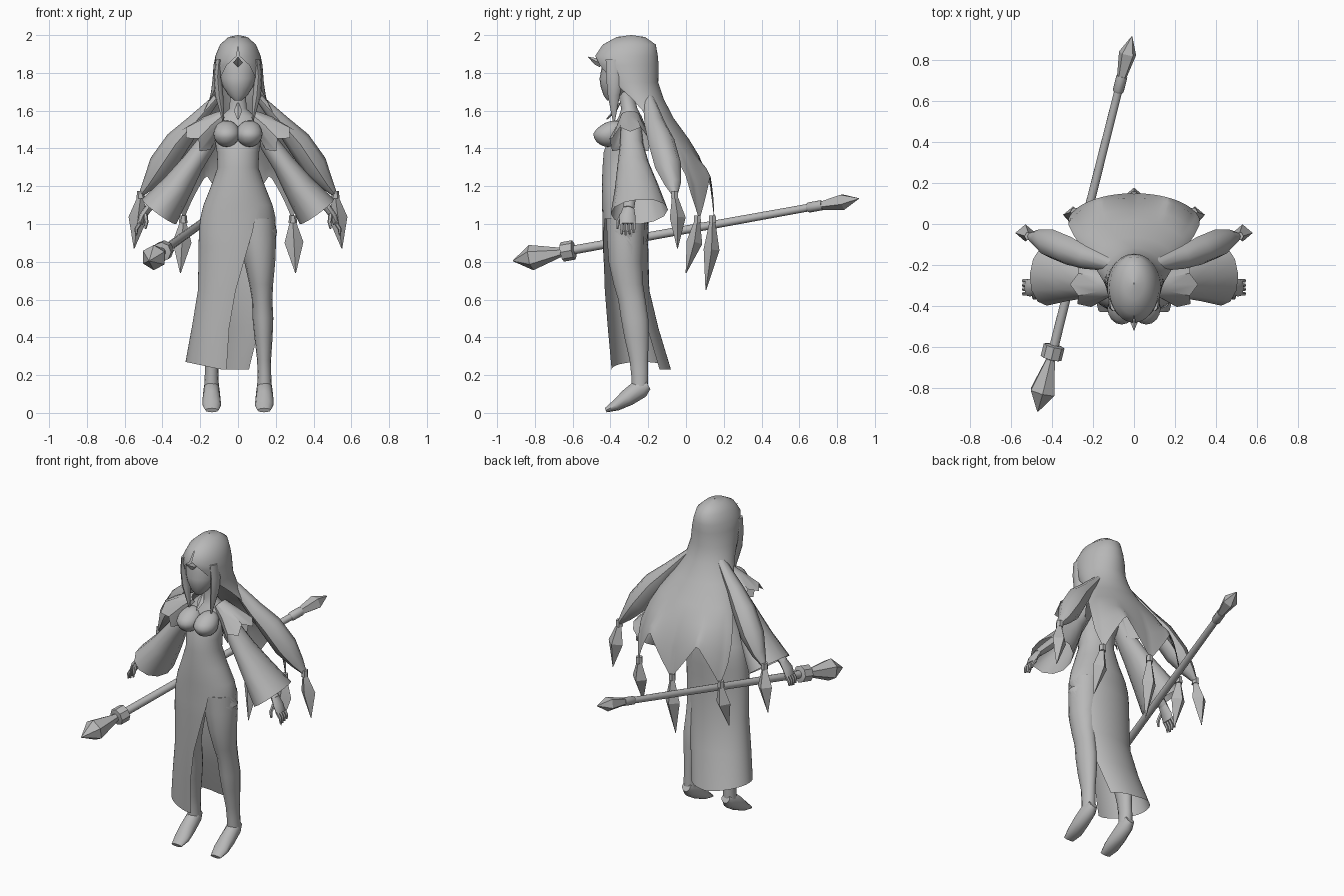
import bpy, bmesh, math
from mathutils import Vector

grey = bpy.data.materials.new("plain_grey")
grey.diffuse_color = (0.48, 0.48, 0.48, 1)


def finish(name, bm, mirror=False, angle=45):
    bmesh.ops.remove_doubles(bm, verts=bm.verts, dist=0.0005)
    bmesh.ops.recalc_face_normals(bm, faces=bm.faces)
    me = bpy.data.meshes.new(name)
    bm.to_mesh(me)
    bm.free()
    me.materials.append(grey)
    me.shade_smooth()
    me.set_sharp_from_angle(angle=math.radians(angle))
    ob = bpy.data.objects.new(name, me)
    bpy.context.collection.objects.link(ob)
    if mirror:
        ob.modifiers.new("mirror", 'MIRROR')
    return ob


def bridge(bm, rings, closed):
    n = len(rings[0])
    for r, s in zip(rings, rings[1:]):
        for i in range(n if closed else n - 1):
            j = (i + 1) % n
            bm.faces.new((r[i], r[j], s[j], s[i]))


def loft(name, rows, n=14, ref=(0, 1, 0), flat=False, mirror=True, caps=True, jag=0, angle=45):
    """Tube through rows (x, y, z, a, b); b is the radius along ref."""
    bm = bmesh.new()
    pts = [Vector(r[:3]) for r in rows]
    rings = []
    for k, r in enumerate(rows):
        t = (pts[min(k + 1, len(pts) - 1)] - pts[max(k - 1, 0)]).normalized()
        if flat:
            t = Vector((0, 0, 1))
        u = Vector(ref)
        u = (u - t * u.dot(t)).normalized()
        v = t.cross(u)
        ring = []
        for i in range(n):
            w = 2 * math.pi * i / n
            p = pts[k] + v * r[3] * math.cos(w) + u * r[4] * math.sin(w)
            if jag and k == len(rows) - 1 and i % 2:
                p -= t * jag
            ring.append(bm.verts.new(p))
        rings.append(ring)
    bridge(bm, rings, True)
    if caps:
        bm.faces.new(rings[0])
        bm.faces.new(rings[-1])
    return finish(name, bm, mirror, angle)


def shell(name, rows, cols):
    """Open sheet; rows (z, cx, cy, rx, ry, start, end), angles run from the front via -x."""
    bm = bmesh.new()
    rings = []
    for z, cx, cy, rx, ry, a0, a1 in rows:
        ring = []
        for i in range(cols + 1):
            d = a0 + (a1 - a0) * i / cols
            w = math.radians(d)
            h = z(d) if callable(z) else z
            ring.append(bm.verts.new((cx - rx * math.sin(w), cy - ry * math.cos(w), h)))
        rings.append(ring)
    bridge(bm, rings, False)
    return finish(name, bm)


# torso and long dress in one sheet, the skirt slit open on one side
body = [(1.7, -.32, .04, .04), (1.61, -.30, .046, .043), (1.57, -.295, .09, .06), (1.52, -.30, .125, .085),
        (1.46, -.315, .125, .095), (1.38, -.34, .112, .096), (1.3, -.343, .108, .099), (1.2, -.337, .143, .109),
        (1.1, -.325, .183, .12), (1.03, -.32, .2, .122)]
shell("dress", [(z, 0, cy, rx, ry, -27, 333) for z, cy, rx, ry in body] +
      [(.96, 0, -.32, .207, .122, -22, 296), (.88, -.003, -.32, .206, .12, -16, 264),
       (.65, -.012, -.312, .2, .118, 0, 240), (.45, -.05, -.28, .195, .134, -1, 236),
       (lambda d: .23 + .04 * math.sin(math.radians(max(0, min(d, 180)))),
        -.09, -.237, .188, .157, -9, 232)], 36)

# face and collar
loft("face", [(0, -.40, 1.655, .02, .018), (0, -.388, 1.68, .05, .048), (0, -.37, 1.73, .082, .083),
              (0, -.358, 1.77, .096, .1), (0, -.352, 1.82, .1, .096), (0, -.345, 1.88, .1, .1),
              (0, -.33, 1.95, .06, .06)], n=20, flat=True, mirror=False)
loft("collar_clasp", [(0, -.35, 1.64, .004, .004), (0, -.375, 1.6, .022, .008), (0, -.42, 1.555, .004, .004)],
     n=4, mirror=False)

# bust
bm = bmesh.new()
bmesh.ops.create_uvsphere(bm, u_segments=16, v_segments=10, radius=.07)
for v in bm.verts:
    v.co = (v.co.x * 1.0 + .06, v.co.y * 1.15 - .41, v.co.z + 1.478)
    if v.co.z > 1.478:
        v.co.y += (v.co.z - 1.478) * .5
finish("bust", bm, True)

# legs (the covered one is slimmer at the hip) and feet
for name, s, k in (("bare_leg", 1, 1), ("covered_leg", -1, .84)):
    loft(name, [(s * .097 * k, -.32, 1.03, .1 * k, .105 * k), (s * .102 * k, -.32, .92, .1 * k, .1 * k),
                (s * .115 * k, -.32, .8, .082 * k, .092 * k), (s * .123, -.305, .68, .063, .08),
                (s * .128, -.287, .6, .054, .074), (s * .132, -.272, .5, .055, .074),
                (s * .135, -.262, .4, .048, .066), (s * .138, -.25, .28, .037, .05),
                (s * .14, -.245, .2, .036, .046), (s * .14, -.245, .12, .04, .042)], flat=True, mirror=False)
loft("foot", [(.14, -.202, .15, .028, .028), (.14, -.24, .13, .052, .042), (.14, -.31, .08, .045, .047),
              (.138, -.37, .04, .03, .049), (.138, -.425, .014, .012, .035)], n=12, ref=(1, 0, 0))

# bell sleeves, shoulder frills and hands
loft("sleeve", [(.12, -.29, 1.51, .045, .055), (.17, -.288, 1.42, .052, .062), (.24, -.28, 1.32, .06, .083),
                (.32, -.262, 1.2, .082, .115), (.418, -.247, 1.065, .112, .152)], n=12, caps=False)
loft("shoulder_frill", [(.08, -.295, 1.575, .03, .05), (.14, -.295, 1.525, .06, .07),
                        (.24, -.295, 1.42, .1, .11)], n=12, caps=False, jag=.045, angle=25)
loft("forearm", [(.28, -.275, 1.28, .035, .035), (.42, -.295, 1.14, .028, .03), (.48, -.305, 1.08, .022, .03)], n=8)
loft("palm", [(.47, -.303, 1.09, .02, .028), (.505, -.31, 1.04, .02, .043), (.52, -.31, 1.0, .016, .042)], n=8)
for i in range(4):
    y = -.34 + .021 * i
    loft("finger", [(.515, y, 1.01, .011, .011), (.538, y, .975, .01, .01),
                    (.54, y, .94 + .006 * abs(i - 1), .006, .006)], n=6)
loft("thumb", [(.49, -.34, 1.05, .012, .012), (.485, -.36, 1.01, .011, .011), (.49, -.362, .975, .006, .006)], n=6)


# hair: cap and back mantle ending in three pointed lobes
def lobes(tip, depth):
    def height(d):
        f = abs(d - 180) / 62
        return tip + depth * (1 - abs(1 - (2 * f) % 2))
    return height


hair = [(2.0, -.29, .002, .002, 0), (1.99, -.292, .05, .075, 0), (1.95, -.30, .095, .14, 0),
        (1.89, -.315, .12, .166, 3), (1.84, -.31, .13, .165, 28), (1.75, -.29, .137, .143, 50),
        (1.66, -.25, .152, .133, 76), (1.56, -.2, .2, .135, 92), (1.45, -.13, .26, .145, 98),
        (1.36, -.08, .3, .15, 100), (lobes(1.2, .1), -.03, .325, .158, 100),
        (lobes(1.02, .24), 0, .325, .15, 100)]
shell("hair_mantle", [(z, 0, cy, rx, ry, h, 360 - h) for z, cy, rx, ry, h in hair], 48)

# hair: front locks and side strands
loft("front_lock", [(.1, -.385, 1.87, .018, .04), (.108, -.378, 1.78, .02, .045), (.1, -.382, 1.68, .022, .032),
                    (.075, -.382, 1.53, .003, .003)], n=8, flat=True)
loft("side_strand", [(.11, -.2, 1.67, .02, .03), (.235, -.165, 1.53, .045, .055), (.32, -.13, 1.435, .066, .07),
                     (.405, -.095, 1.31, .07, .07), (.468, -.07, 1.215, .038, .045), (.51, -.06, 1.16, .015, .018)],
     n=8)


# hair: tied tail ends, each a tie ring and a pointed tuft
def tail(name, x, y, z, tip, mirror):
    end = Vector(tip)
    top = Vector((x, y, z))
    mid = top.lerp(end, .42) + Vector((0, .01, 0))
    loft(name + "_tie", [(x, y, z + .025, .02, .02), (x, y, z - .015, .022, .022)], n=6, mirror=mirror)
    loft(name + "_tuft", [(*top, .014, .014), (*mid, .05, .042), (*end, .002, .002)], n=4, mirror=mirror, angle=20)


tail("outer_tail", .515, -.06, 1.15, (.55, -.045, .87), True)
tail("side_tail", .29, .06, 1.02, (.305, 0, .74), True)
tail("back_tail", 0, .14, 1.02, (0, .105, .65), False)

# forehead ornament
loft("forehead_spike", [(0, -.45, 1.855, .026, .024), (0, -.475, 1.86, .018, .02), (0, -.52, 1.885, .001, .001)],
     n=4, ref=(1, 0, 0), mirror=False, angle=20)

# staff with faceted heads
start, stop = Vector((-.47, -.915, .805)), Vector((-.01, .915, 1.135))


def staff_part(name, profile, n, angle=25):
    rows = [(*start.lerp(stop, (y + .915) / 1.83), r, r) for y, r in profile]
    loft(name, rows, n=n, ref=(1, 0, 0), mirror=False, angle=angle)


staff_part("staff_shaft", [(-.7, .024), (.68, .02)], 10, 45)
staff_part("staff_ring", [(-.66, .03), (-.655, .052), (-.595, .052), (-.59, .03)], 8)
staff_part("staff_front_gem", [(-.915, .003), (-.82, .068), (-.66, .024)], 6)
staff_part("staff_back_collar", [(.64, .02), (.65, .027), (.72, .027)], 8, 50)
staff_part("staff_back_gem", [(.68, .018), (.83, .045), (.915, .002)], 5)
